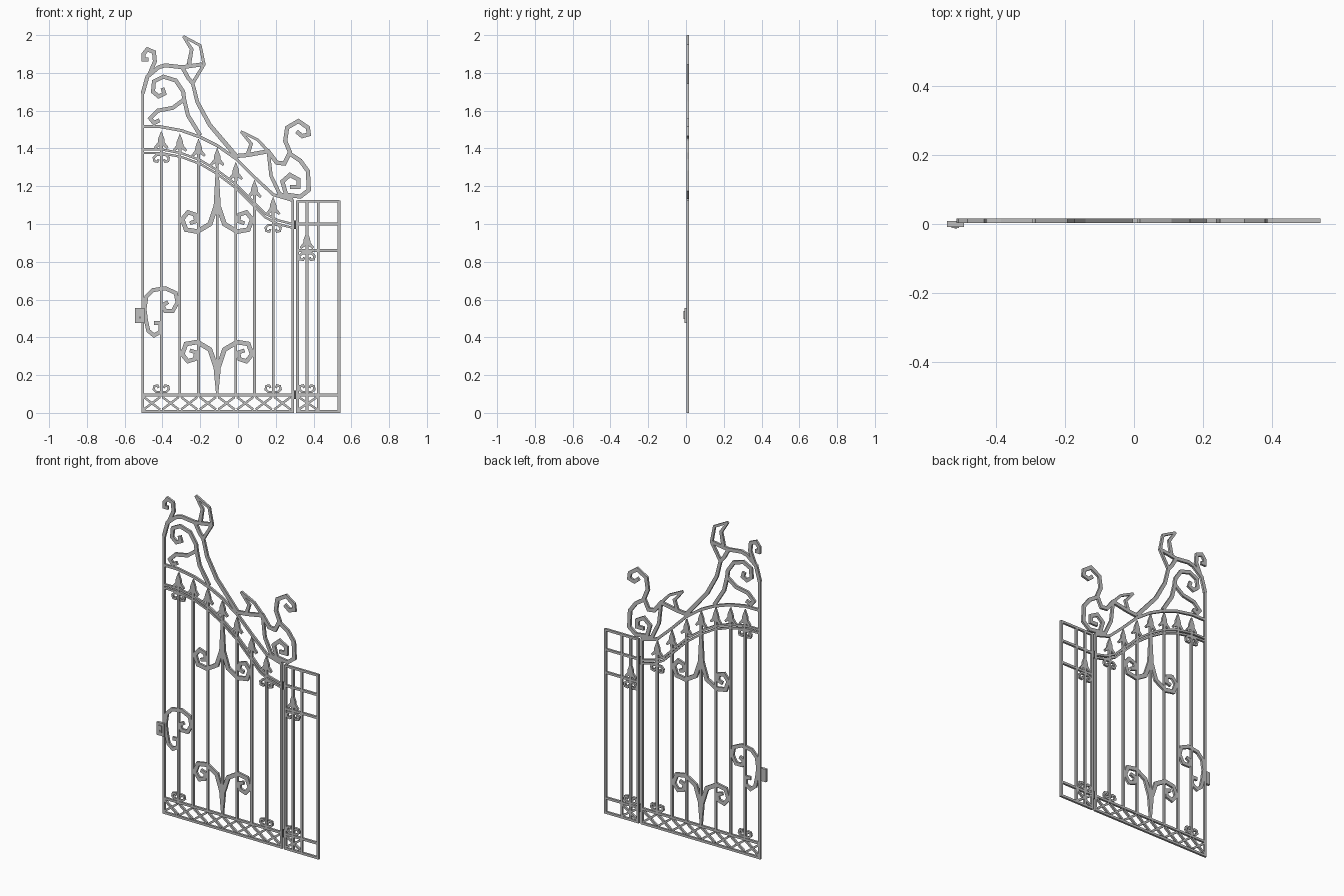
import bpy, bmesh
from mathutils import Vector

cube = bpy.data.objects.get("Cube")
if cube:
    bpy.data.objects.remove(cube, do_unlink=True)


def make_material(name, value):
    mat = bpy.data.materials.new(name)
    colour = (value, value, value, 1)
    mat.diffuse_color = colour
    mat.use_nodes = True
    mat.node_tree.nodes["Principled BSDF"].inputs["Base Color"].default_value = colour
    return mat


IRON = make_material("grey iron", 0.53)
DARK = make_material("dark iron", 0.06)
FRONT, BACK = 0.003, 0.016


def finish(name, bm, material):
    bmesh.ops.recalc_face_normals(bm, faces=bm.faces)
    mesh = bpy.data.meshes.new(name)
    bm.to_mesh(mesh)
    bm.free()
    mesh.materials.append(material)
    obj = bpy.data.objects.new(name, mesh)
    bpy.context.collection.objects.link(obj)
    return obj


def add_strip(bm, path, start, end):
    """Flat mitred bar along an x-z path, with an optional taper."""
    pts = [Vector(p) for p in path]
    rings = []
    for i, p in enumerate(pts):
        before = (p - pts[i - 1]).normalized() if i else None
        after = (pts[i + 1] - p).normalized() if i < len(pts) - 1 else None
        before, after = before or after, after or before
        mid = (before + after).normalized()
        half = (start + (end - start) * i / (len(pts) - 1)) / 2
        side = Vector((-mid.y, mid.x)) * half / max(mid.dot(after), 0.6)
        rings.append([bm.verts.new((q.x, y, q.y)) for q, y in
                      ((p + side, FRONT), (p - side, FRONT), (p - side, BACK), (p + side, BACK))])
    for a, b in zip(rings, rings[1:]):
        for k in range(4):
            bm.faces.new((a[k], a[k - 1], b[k - 1], b[k]))
    bm.faces.new(rings[0])
    bm.faces.new(rings[-1])


def strips(name, paths, start, end=None):
    bm = bmesh.new()
    for path in paths:
        add_strip(bm, path, start, end or start)
    return finish(name, bm, IRON)


def plate(name, outline):
    bm = bmesh.new()
    face = bm.faces.new([bm.verts.new((x, FRONT, z)) for x, z in outline])
    moved = bmesh.ops.extrude_face_region(bm, geom=[face])["geom"]
    bmesh.ops.translate(bm, vec=(0, BACK - FRONT, 0),
                        verts=[v for v in moved if isinstance(v, bmesh.types.BMVert)])
    return finish(name, bm, IRON)


def box(name, x, y, z, size, material=IRON):
    bm = bmesh.new()
    bmesh.ops.create_cube(bm, size=1)
    bmesh.ops.scale(bm, vec=size, verts=bm.verts)
    bmesh.ops.translate(bm, vec=(x, y, z), verts=bm.verts)
    return finish(name, bm, material)


def place(points, x, z, flip=1, mirror=1):
    return [(x + mirror * px, z + flip * pz) for px, pz in points]


# Frames and rails of the gate leaf and the side panel
LEFT, RIGHT, PANEL, END = -0.505, 0.289, 0.315, 0.535
BAR, PITCH, RAIL = 0.014, 0.0987, 0.095
strips("gate_frame", [[(LEFT, 0), (LEFT, 1.7)], [(RIGHT, 0), (RIGHT, 1.13)],
                      [(LEFT, 0.007), (RIGHT, 0.007)], [(LEFT, RAIL), (RIGHT, RAIL)]], BAR)
panel_x = (PANEL, 0.365, 0.425, END)
strips("panel_frame", [[(x, 0), (x, 1.125)] for x in panel_x]
       + [[(PANEL, z), (END, z)] for z in (0.007, RAIL, 0.86, 1.0, 1.12)], BAR)

# Curved rails
arch = [(LEFT, 1.515), (-0.41, 1.515), (-0.3, 1.495), (-0.2, 1.46), (-0.11, 1.415),
        (-0.01, 1.345), (0.09, 1.245), (0.187, 1.155), (RIGHT, 1.125)]
lower = [(LEFT, 1.396), (-0.41, 1.396), (-0.3, 1.375), (-0.2, 1.338), (-0.11, 1.285),
         (-0.01, 1.21), (0.09, 1.11), (0.145, 1.055), (0.21, 1.02), (RIGHT, 1.0)]
strips("upper_arch", [arch], 0.016)
strips("lower_arches", [lower, [(x, z - 0.02) for x, z in lower]], 0.012)

# Vertical bars with spear tips
spear = [(0, 0), (0.017, -0.045), (0.018, -0.062), (0.038, -0.088), (0.03, -0.097),
         (0.009, -0.082), (0.007, -0.11)]
spear += [(-x, z) for x, z in reversed(spear[1:])]
tips = [1.495, 1.48, 1.453, 1.405, 1.33, 1.235, 1.145]
bars = [(LEFT + PITCH * (i + 1), top) for i, top in enumerate(tips)]
strips("gate_bars", [[(x, RAIL), (x, top - 0.09)] for x, top in bars], BAR)
for x, top in bars + [(0.365, 0.965)]:
    plate("spear_tip", place(spear, x, top))

# Crossed lattice along the bottom
cells = [(LEFT + PITCH * i, LEFT + PITCH * (i + 1)) for i in range(8)] + [(PANEL, 0.425)]
strips("bottom_lattice", [[(a + 0.006, z), (b - 0.006, 0.102 - z)]
                          for a, b in cells for z in (0.018, 0.084)], 0.012)

# Small paired curls on the bars
curl = [(0, 0), (0.025, 0), (0.04, 0.014), (0.036, 0.032), (0.02, 0.035), (0.014, 0.022)]
collars = [(bars[0][0], 0.11, 1), (bars[6][0], 0.11, 1), (0.365, 0.11, 1),
           (bars[0][0], 1.365, -1), (bars[6][0], 0.995, -1), (0.365, 0.845, -1)]
for x, z, flip in collars:
    strips("paired_curls", [place(curl, x, z, flip, m) for m in (1, -1)], 0.012)

# Double scrolls with a long leaf at the middle bar
arm = [(0.008, 0.02), (0.038, -0.07), (0.105, -0.11), (0.165, -0.1), (0.185, -0.045),
       (0.155, -0.008), (0.118, -0.02), (0.112, -0.055), (0.145, -0.066)]
middle = bars[3][0]
for z, flip, length in ((1.07, 1, 0.25), (0.265, -1, 0.165)):
    strips("double_scroll", [place(arm, middle, z, flip, m) for m in (1, -1)], 0.026, 0.02)
    leaf = [(0.02, 0.0), (0.018, 0.04), (0.006, length), (-0.006, length), (-0.018, 0.04), (-0.02, 0.0)]
    plate("scroll_leaf", place(leaf, middle, z, flip))

# Scroll beside the lock
strips("lock_scroll", [
    [(-0.495, 0.55), (-0.485, 0.615), (-0.45, 0.65), (-0.385, 0.66), (-0.33, 0.635),
     (-0.32, 0.585), (-0.345, 0.54), (-0.385, 0.54), (-0.4, 0.57), (-0.37, 0.587)],
    [(-0.495, 0.55), (-0.487, 0.49), (-0.475, 0.435), (-0.445, 0.41), (-0.41, 0.43),
     (-0.41, 0.475), (-0.445, 0.475)]], 0.021)

# Left crest
strips("left_crest", [
    [(LEFT, 1.69), (-0.48, 1.78), (-0.42, 1.83), (-0.385, 1.84), (-0.295, 1.83), (-0.19, 1.845)],
    [(-0.295, 1.83), (-0.265, 1.775), (-0.24, 1.745)],
    [(-0.2, 1.47), (-0.265, 1.575), (-0.285, 1.66), (-0.29, 1.7), (-0.33, 1.76), (-0.395, 1.78),
     (-0.445, 1.755), (-0.45, 1.7), (-0.42, 1.675), (-0.39, 1.69), (-0.4, 1.72)],
    [(-0.285, 1.66), (-0.345, 1.615), (-0.425, 1.6), (-0.465, 1.56), (-0.445, 1.535), (-0.415, 1.55)],
    [(-0.47, 1.79), (-0.44, 1.86), (-0.445, 1.91), (-0.48, 1.925), (-0.5, 1.9), (-0.5, 1.87),
     (-0.475, 1.87)]], 0.021)
strips("left_horn", [
    [(-0.29, 1.994), (-0.2, 1.945), (-0.18, 1.845), (-0.24, 1.745), (-0.215, 1.645),
     (-0.15, 1.525), (-0.01, 1.36)],
    [(-0.29, 1.994), (-0.245, 1.925), (-0.26, 1.845)]], 0.013, 0.024)

# Right crest
strips("right_crest", [
    [(-0.01, 1.36), (0.05, 1.365), (0.16, 1.385), (0.205, 1.325), (0.245, 1.32), (0.275, 1.38),
     (0.25, 1.44), (0.26, 1.51), (0.32, 1.545), (0.37, 1.51), (0.375, 1.475), (0.34, 1.465),
     (0.31, 1.49)],
    [(0.27, 1.375), (0.33, 1.335), (0.37, 1.28), (0.375, 1.18), (0.33, 1.145), (0.255, 1.155),
     (0.235, 1.225), (0.275, 1.26), (0.32, 1.235), (0.32, 1.195), (0.275, 1.195)]], 0.022)
strips("right_horn", [
    [(0.015, 1.49), (0.105, 1.445), (0.16, 1.385), (0.175, 1.255), (0.22, 1.16), (RIGHT, 1.13)],
    [(0.015, 1.49), (0.07, 1.425), (0.05, 1.365)]], 0.013, 0.022)

# Hinges
for z in (0.095, 0.995):
    box("hinge", 0.301, 0.0095, z, (0.016, 0.011, 0.045), DARK)

# Lock case, knob and keyhole
box("lock_case", -0.519, 0, 0.515, (0.05, 0.016, 0.078))
box("lock_knob", -0.519, -0.009, 0.518, (0.022, 0.006, 0.042))
box("keyhole", -0.518, -0.012, 0.505, (0.006, 0.002, 0.012), DARK)
